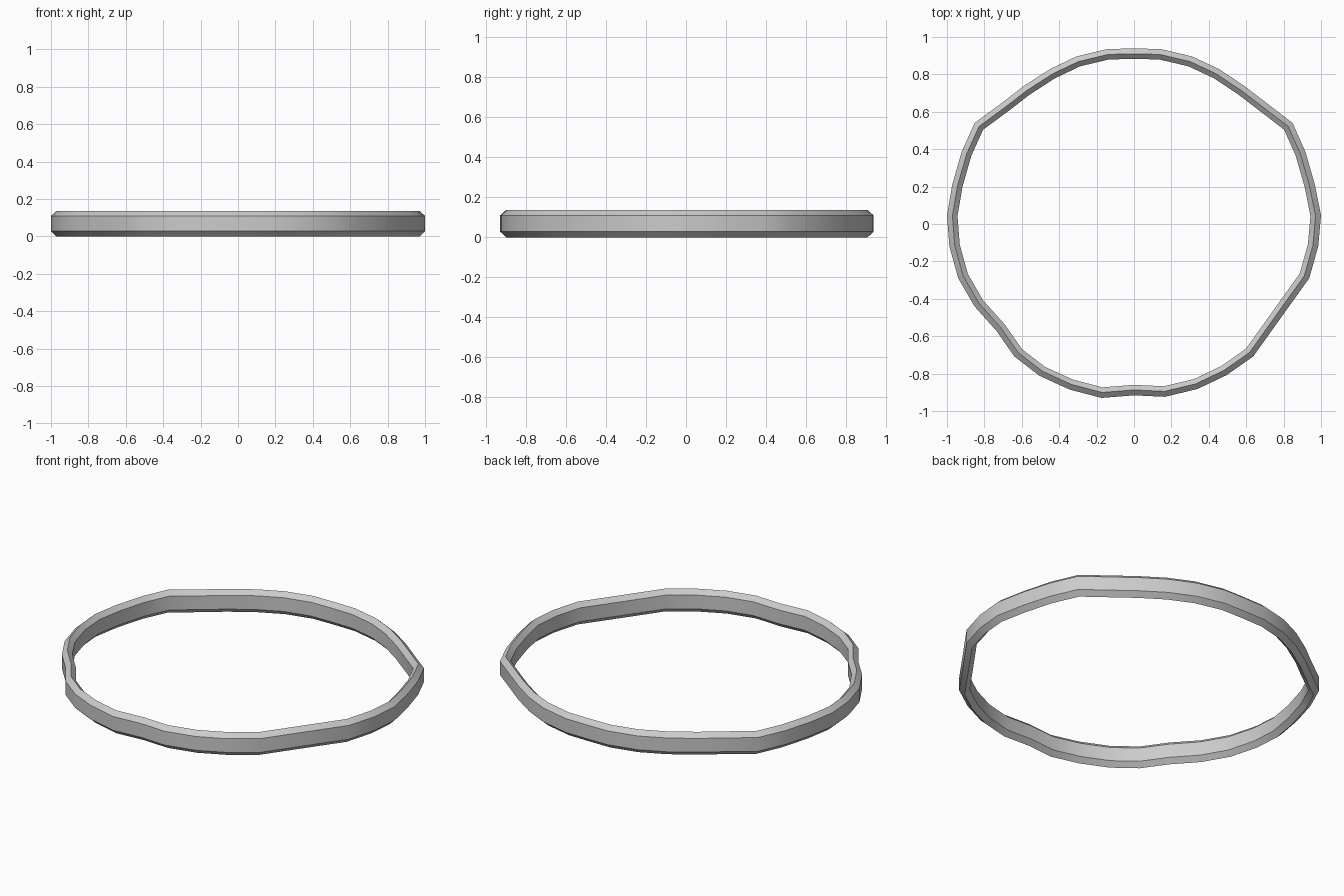
import bpy, bmesh, math
from mathutils import Vector

if "Cube" in bpy.data.objects:
    bpy.data.objects.remove(bpy.data.objects["Cube"])

# Outer outline of the band, seen from above, clockwise from the back
OUTLINE = [
    (0, .938), (.14, .936), (.31, .896), (.455, .828), (.59, .738), (.848, .54),
    (.917, .385), (.967, .21), (1, .045), (.985, -.12), (.937, -.29),
    (.79, -.495), (.638, -.708), (.495, -.808), (.34, -.882), (.165, -.924),
    (0, -.916), (-.173, -.93), (-.345, -.885), (-.505, -.812), (-.64, -.708),
    (-.735, -.572), (-.853, -.44), (-.94, -.29), (-.987, -.12), (-1, .045),
    (-.972, .21), (-.922, .385), (-.852, .54), (-.69, .66), (-.592, .736),
    (-.45, .828), (-.307, .896), (-.14, .936),
]
# Six-sided cross-section: (inward offset, height)
SECTION = [(0, .028), (0, .11), (.029, .136), (.056, .11), (.056, .028), (.029, 0)]


def inward(i):
    """Mitred inward direction at an outline corner."""
    p, q, r = (Vector(OUTLINE[(i + k) % len(OUTLINE)]) for k in (-1, 0, 1))
    a, b = (q - p).normalized(), (r - q).normalized()
    na, nb = Vector((a.y, -a.x)), Vector((b.y, -b.x))
    m = (na + nb).normalized()
    return m / m.dot(na)


# Band swept around the outline
bm = bmesh.new()
rings = []
for i, (x, y) in enumerate(OUTLINE):
    d = inward(i)
    rings.append([bm.verts.new((x + d.x * o, y + d.y * o, z)) for o, z in SECTION])
for i, ring in enumerate(rings):
    nxt = rings[(i + 1) % len(rings)]
    for j in range(len(SECTION)):
        k = (j + 1) % len(SECTION)
        bm.faces.new((ring[j], ring[k], nxt[k], nxt[j]))
bmesh.ops.recalc_face_normals(bm, faces=bm.faces)
mesh = bpy.data.meshes.new("ring_band")
bm.to_mesh(mesh)
bm.free()
band = bpy.data.objects.new("ring_band", mesh)
bpy.context.collection.objects.link(band)

# Smooth around the ring, sharp along the bevels
bpy.context.view_layer.objects.active = band
band.select_set(True)
bpy.ops.object.shade_smooth_by_angle(angle=math.radians(30))
